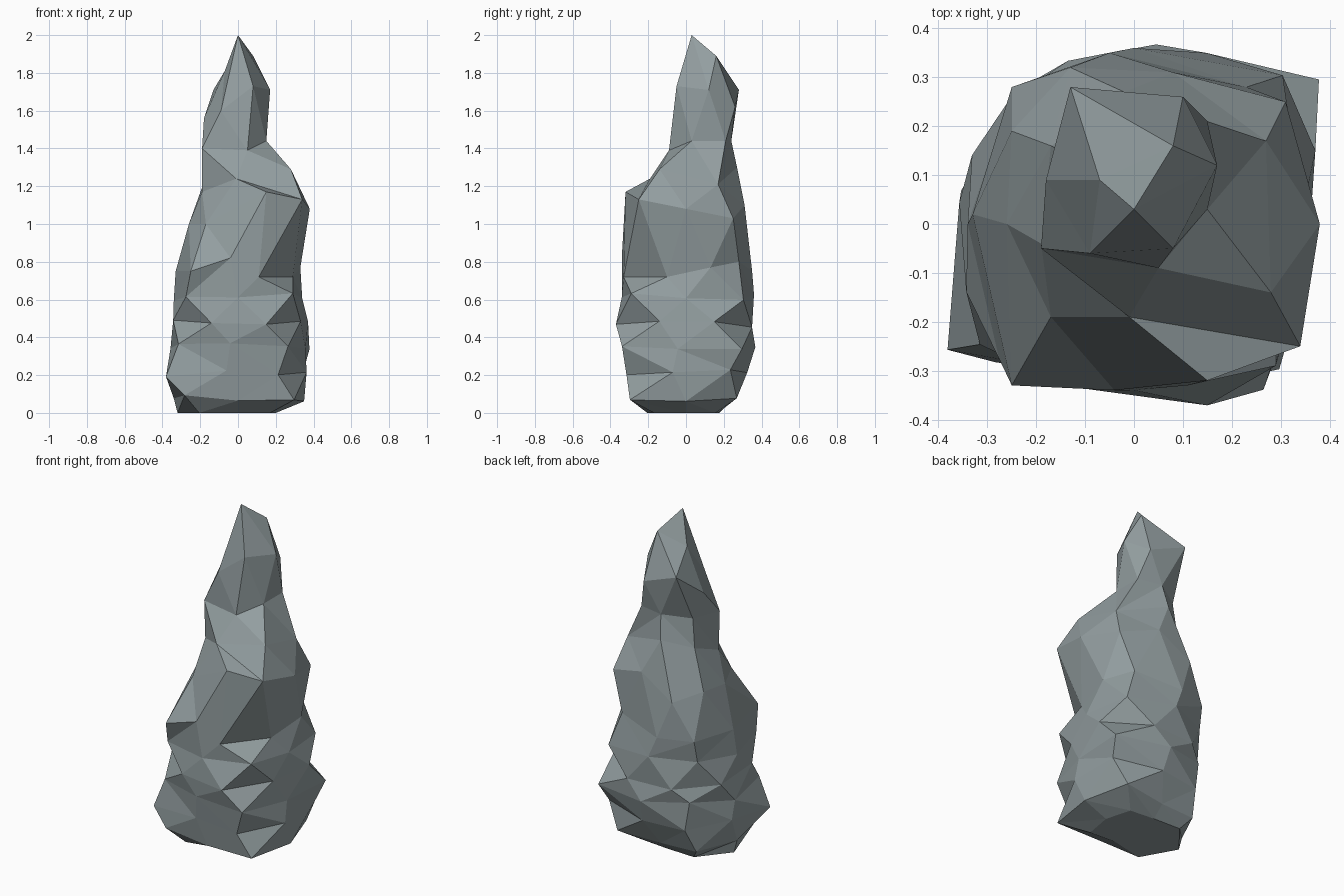
import bpy, bmesh, math, random
from mathutils import Vector

cube = bpy.data.objects.get("Cube")
if cube:
    bpy.data.objects.remove(cube, do_unlink=True)

random.seed(7)

# Stone colour
stone = bpy.data.materials.new("slate grey stone")
stone.use_nodes = True
colour = (0.29, 0.34, 0.35, 1)
stone.diffuse_color = colour
shader = next(n for n in stone.node_tree.nodes if n.type == 'BSDF_PRINCIPLED')
shader.inputs["Base Color"].default_value = colour


def compass_ring(z, turn, wobble, *radii):
    """Uneven outline from evenly spread radii, starting near +x."""
    pts = []
    for i, r in enumerate(radii):
        a = math.radians(turn) + math.tau * i / len(radii)
        pts.append((r * math.cos(a), r * math.sin(a),
                    z + random.uniform(-wobble, wobble)))
    return pts


def by_angle(ring):
    """Sort a ring round its own middle, returning (angle, vertex) pairs."""
    mid = sum((v.co for v in ring), Vector()) / len(ring)
    pairs = [(math.atan2(v.co.y - mid.y, v.co.x - mid.x), v) for v in ring]
    return sorted(pairs, key=lambda p: p[0])


def stitch(bm, lower, upper):
    """Join two rings of any size with a band of triangles."""
    a, b = by_angle(lower), by_angle(upper)
    i = j = 0

    def at(ring, k):
        turns, n = divmod(k, len(ring))
        return ring[n][0] + turns * math.tau

    while i < len(a) or j < len(b):
        va, vb = a[i % len(a)][1], b[j % len(b)][1]
        step_a = j >= len(b) or (i < len(a) and at(a, i + 1) <= at(b, j + 1))
        if step_a:
            i += 1
            bm.faces.new((va, a[i % len(a)][1], vb))
        else:
            j += 1
            bm.faces.new((va, b[j % len(b)][1], vb))


# Broad, lopsided base: height, turn in degrees, height wobble, radii
base = [
    (0, 0, 0, .2, .22, .17, .25, .32, .29, .16, .24),
    (.08, 0, .02, .35, .38, .24, .32, .34, .4, .29, .42),
    (.21, -11, .02, .37, .42, .33, .35, .36, .46, .32, .38),
    (.36, -7, .03, .36, .48, .37, .36, .36, .4, .34, .43),
    (.48, 22, .03, .4, .38, .36, .36, .37, .36, .4, .36),
    (.61, 0, .03, .34, .43, .36, .36, .34, .39, .34, .41),
]
rings = [compass_ring(*row) for row in base]

# Pinched waist
rings.append([(.11, -.33, .72), (.29, -.1, .72), (.33, .13, .77),
              (.23, .28, .8), (-.05, .35, .75), (-.25, .28, .75),
              (-.33, .02, .75), (-.25, -.33, .75), (-.04, -.34, .82)])
# Jutting shoulder
rings.append([(.15, -.32, 1.17), (.34, -.25, 1.13), (.38, 0, 1.08),
              (.31, .25, 1.03), (.08, .31, 1.1), (-.13, .32, .97),
              (-.25, .19, 1.02), (-.26, 0, 1), (-.17, -.19, 1)])
# Slope up to the neck
rings.append([(-.01, -.19, 1.24), (.28, -.14, 1.29), (.27, .17, 1.21),
              (-.02, .27, 1.3), (-.17, .16, 1.25), (-.19, -.04, 1.17)])
# Neck
rings.append([(.05, -.09, 1.39), (.15, .03, 1.44), (.15, .21, 1.44),
              (0, .24, 1.44), (-.15, .15, 1.42), (-.19, -.05, 1.4)])
# Leaning spire
rings.append([(-.09, -.06, 1.6), (.08, -.05, 1.73), (.17, .12, 1.71),
              (.1, .26, 1.62), (-.13, .28, 1.71), (-.18, .09, 1.56)])
# Peak facet
rings.append([(-.07, .09, 1.81), (0, .03, 2), (.08, .16, 1.89)])

bm = bmesh.new()
loops = [[bm.verts.new(p) for p in ring] for ring in rings]
for low, high in zip(loops, loops[1:]):
    stitch(bm, low, high)
for end in (loops[0], loops[-1]):
    bm.faces.new([v for _, v in by_angle(end)])
bmesh.ops.triangulate(bm, faces=[f for f in bm.faces if len(f.verts) > 3])
bmesh.ops.recalc_face_normals(bm, faces=bm.faces)

mesh = bpy.data.meshes.new("rock_spire")
bm.to_mesh(mesh)
bm.free()
mesh.materials.append(stone)
rock = bpy.data.objects.new("rock_spire", mesh)
bpy.context.collection.objects.link(rock)
